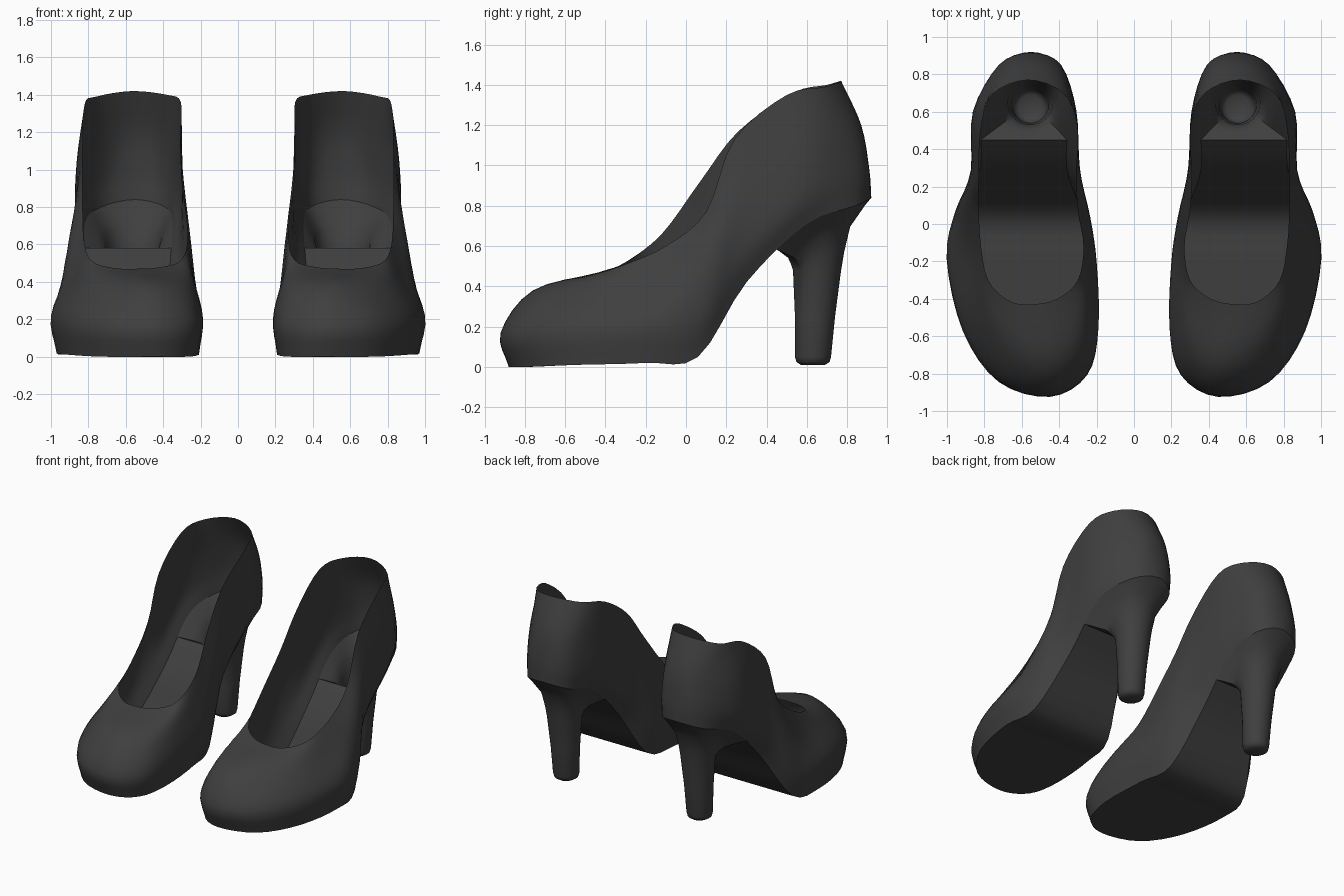
import bpy, math
from mathutils import Vector

cube = bpy.data.objects.get("Cube")
if cube:
    bpy.data.objects.remove(cube)

charcoal = bpy.data.materials.new("charcoal_leather")
charcoal.use_nodes = True
charcoal.diffuse_color = (0.05, 0.05, 0.05, 1)
charcoal.node_tree.nodes["Principled BSDF"].inputs["Base Color"].default_value = charcoal.diffuse_color

# Guide loops of the left shoe: toe, along the outer side, heel, back along the inner side
SOLE_EDGE = [(.45, -.88, 0), (.72, -.8, 0), (.9, -.55, .01), (.97, -.2, .02),
             (.93, .06, .05), (.82, .3, .42), (.82, .6, .71), (.73, .84, .8),
             (.55, .92, .84), (.39, .84, .8), (.35, .6, .71), (.36, .3, .42),
             (.28, .06, .05), (.23, -.2, .02), (.21, -.55, .01), (.27, -.78, 0)]
WIDEST = [(.45, -.92, .17), (.72, -.84, .18), (.91, -.57, .2), (1, -.18, .22),
          (.955, .07, .25), (.87, .27, .55), (.86, .6, .85), (.72, .85, .95),
          (.55, .91, .98), (.39, .85, .95), (.31, .6, .85), (.3, .27, .55),
          (.235, .03, .25), (.2, -.2, .22), (.19, -.55, .2), (.25, -.8, .18)]
SHOULDER = [(.47, -.76, .38), (.66, -.68, .38), (.82, -.45, .4), (.9, -.13, .42),
            (.91, .1, .58), (.865, .3, .85), (.85, .6, 1.1), (.71, .81, 1.17),
            (.55, .87, 1.2), (.39, .81, 1.17), (.31, .6, 1.1), (.29, .3, .88),
            (.25, .07, .6), (.235, -.15, .42), (.24, -.45, .4), (.31, -.66, .38)]
RIM = [(.55, -.43, .47), (.67, -.41, .475), (.78, -.3, .51), (.82, -.1, .6),
       (.83, .1, .77), (.83, .24, 1.13), (.82, .5, 1.35), (.76, .69, 1.39),
       (.57, .77, 1.42), (.38, .7, 1.4), (.305, .53, 1.36), (.31, .26, 1.17),
       (.3, .07, .92), (.27, -.12, .66), (.3, -.3, .52), (.41, -.4, .48)]
STEPS = 4


def spline(points, closed):
    """Smooth curve through the points, STEPS samples per span."""
    p = [Vector(q) for q in points]
    n = len(p)

    def at(i):
        if closed:
            return p[i % n]
        if i < 0:
            return 2 * p[0] - p[1]
        return p[i] if i < n else 2 * p[-1] - p[-2]

    out = []
    for i in range(n if closed else n - 1):
        a, b, c, d = (at(i + k) for k in (-1, 0, 1, 2))
        for s in range(STEPS):
            t = s / STEPS
            out.append(b + (c - a) * t / 2 + (a * 2 - b * 5 + c * 4 - d) * t * t / 2
                       + (b * 3 - a - c * 3 + d) * t ** 3 / 2)
    return out if closed else out + [p[-1]]


def make_part(name, rows, side, closed, cap=False):
    """Skin rows of points with quads; side -1 mirrors the part."""
    n = len(rows[0])
    verts = [(v.x * side, v.y, v.z) for row in rows for v in row]
    faces = []
    for r in range(len(rows) - 1):
        for i in range(n if closed else n - 1):
            j = (i + 1) % n
            faces.append((r * n + i, r * n + j, (r + 1) * n + j, (r + 1) * n + i))
    if cap:
        faces.append(tuple(range((len(rows) - 1) * n, len(rows) * n)))
    if side < 0:
        faces = [f[::-1] for f in faces]
    mesh = bpy.data.meshes.new(name)
    mesh.from_pydata(verts, [], faces)
    mesh.materials.append(charcoal)
    obj = bpy.data.objects.new(name, mesh)
    bpy.context.collection.objects.link(obj)
    bpy.ops.object.select_all(action='DESELECT')
    obj.select_set(True)
    bpy.context.view_layer.objects.active = obj
    bpy.ops.object.shade_smooth_by_angle(angle=math.radians(45))


# Upper: thin shell from the sole edge to the rim
loops = [spline(g, True) for g in (SOLE_EDGE, WIDEST, SHOULDER, RIM)]
count = len(loops[0])
columns = [spline(c, False) for c in zip(*loops)]
upper = [list(row) for row in zip(*columns)]

# Sole: strips across the shoe, from the toe to the front of the heel
edge = loops[0]
SPLIT = 22
ACROSS = 8
sole = [[edge[-i % count].lerp(edge[i], k / ACROSS) for k in range(ACROSS + 1)]
        for i in range(SPLIT + 1)]

# Heel: hollow stem flaring out to the rear of the sole edge
outline = sole[-1] + edge[SPLIT + 1:count - SPLIT]


def stem_ring(radius, y, z):
    ring = []
    for v in outline:
        a = math.atan2(v.y - .65, v.x - .56)
        ring.append(Vector((.555 + radius * math.cos(a), y + radius * math.sin(a), z)))
    return ring


neck = stem_ring(.12, .65, .48)
heel = [outline]
for inward, down in ((.2, .1), (.45, .25), (.7, .4), (.9, .75)):
    ring = []
    for v, c in zip(outline, neck):
        p = v.lerp(c, inward)
        p.z = v.z + (c.z - v.z) * down
        ring.append(p)
    heel.append(ring)
heel.append(neck)
for radius, y, z in ((.1, .64, .25), (.09, .63, .05), (.083, .63, .025), (.06, .63, .01)):
    heel.append(stem_ring(radius, y, z))

for label, side in (("left", 1), ("right", -1)):
    make_part(label + "_upper", upper, side, True)
    make_part(label + "_sole", [row[::-1] for row in sole], side, False)
    make_part(label + "_heel", [row[::-1] for row in heel], side, True, cap=True)
